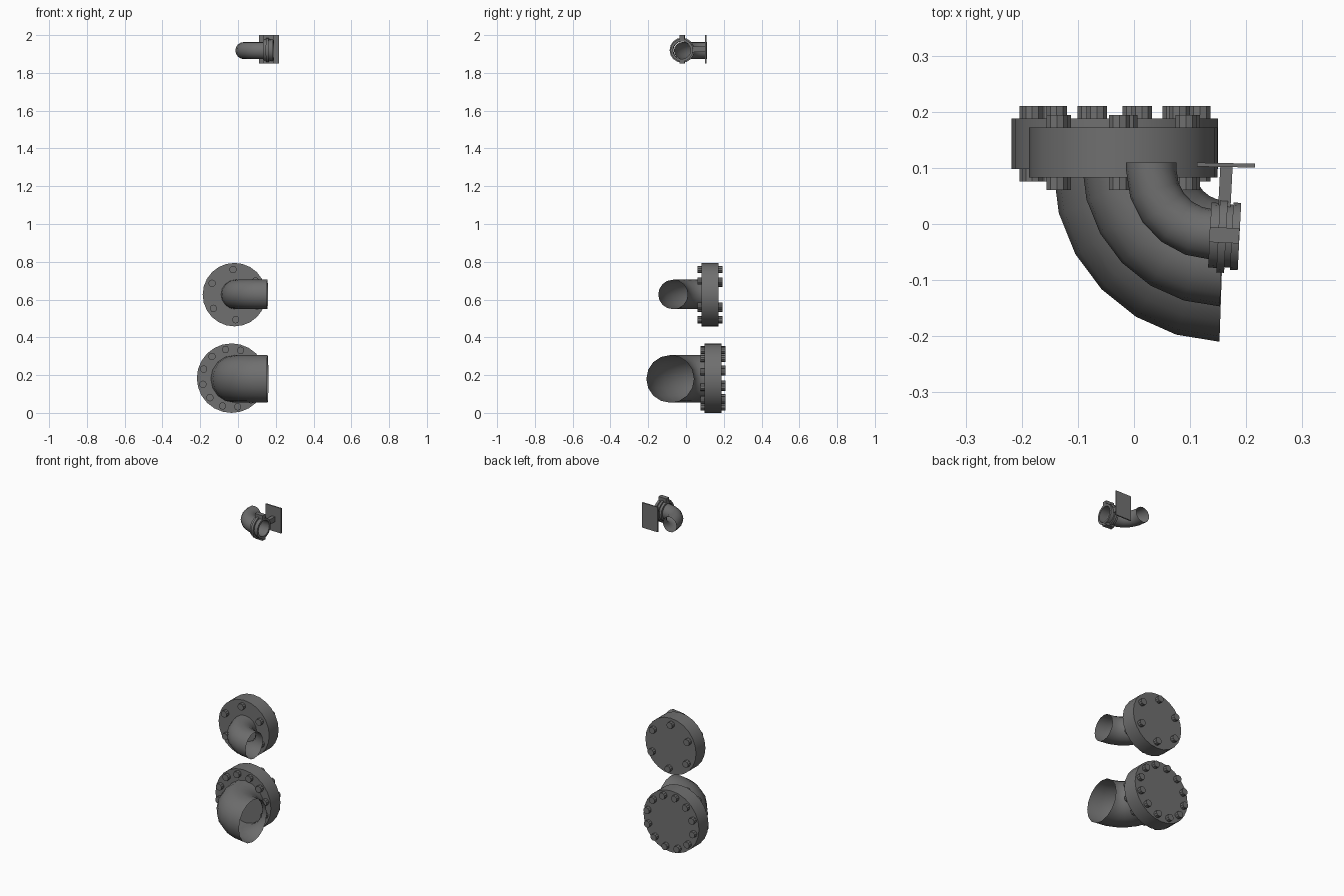
import bpy, bmesh, math
from mathutils import Vector, Matrix

cube = bpy.data.objects.get("Cube")
if cube:
    bpy.data.objects.remove(cube)

steel = bpy.data.materials.new("dark_steel")
GREY = (0.16, 0.16, 0.16, 1)
steel.diffuse_color = GREY
steel.use_nodes = True
steel.node_tree.nodes["Principled BSDF"].inputs["Base Color"].default_value = GREY

TILT = math.radians(-3)


def finish(name, bm, smooth=True):
    bmesh.ops.recalc_face_normals(bm, faces=bm.faces)
    mesh = bpy.data.meshes.new(name)
    bm.to_mesh(mesh)
    bm.free()
    obj = bpy.data.objects.new(name, mesh)
    bpy.context.collection.objects.link(obj)
    mesh.materials.append(steel)
    if smooth:
        bpy.ops.object.select_all(action='DESELECT')
        obj.select_set(True)
        bpy.context.view_layer.objects.active = obj
        bpy.ops.object.shade_smooth_by_angle(angle=math.radians(35))
    return obj


def bridge(bm, rings):
    n = len(rings[0])
    for a, b in zip(rings, rings[1:]):
        for i in range(n):
            j = (i + 1) % n
            bm.faces.new((a[i], a[j], b[j], b[i]))


def elbow(name, centre, bend, radius, steps=6, sides=16, lead=0.0):
    """Open quarter bend running from +y round to +x."""
    bm = bmesh.new()
    c = Vector(centre)
    stations = [(0, lead)] if lead else []
    stations += [(math.radians(88) * i / steps, 0) for i in range(steps + 1)]
    rings = []
    for a, shift in stations:
        out = Vector((-math.cos(a), -math.sin(a), 0))
        mid = c + out * bend + Vector((0, shift, 0))
        rings.append([bm.verts.new(mid + radius * (out * math.cos(t) + Vector((0, 0, math.sin(t)))))
                      for t in (math.tau * k / sides for k in range(sides))])
    bridge(bm, rings)
    return finish(name, bm)


def add_cylinder(bm, x, z, y0, y1, radius, sides):
    place = Matrix.Translation((x, (y0 + y1) / 2, z)) @ Matrix.Rotation(math.pi / 2, 4, 'X')
    bmesh.ops.create_cone(bm, cap_ends=True, segments=sides, radius1=radius,
                          radius2=radius, depth=y1 - y0, matrix=place)


def flange(name, x, z, y0, y1, radius, count, circle, offset):
    """Blind disc with a circle of through bolts."""
    bm = bmesh.new()
    add_cylinder(bm, x, z, y0, y1, radius, 24)
    finish(name + "_flange", bm)
    bm = bmesh.new()
    for k in range(count):
        a = math.radians(offset) + math.tau * k / count
        add_cylinder(bm, x + circle * math.cos(a), z + circle * math.sin(a),
                     y0 - 0.022, y1 + 0.022, 0.0195, 10)
    finish(name + "_bolts", bm)


def box(name, centre, size, turn=0.0):
    bm = bmesh.new()
    place = Matrix.Translation(centre) @ Matrix.Rotation(turn, 4, 'Z') @ Matrix.Diagonal((*size, 1))
    bmesh.ops.create_cube(bm, size=1, matrix=place)
    return finish(name, bm, False)


# Large lower pipe
elbow("lower_pipe", (0.163, 0.097, 0.18), 0.181, 0.126)
flange("lower", -0.034, 0.184, 0.098, 0.188, 0.184, 12, 0.155, 12)

# Medium pipe
elbow("middle_pipe", (0.162, 0.108, 0.627), 0.177, 0.078)
flange("middle", -0.019, 0.626, 0.083, 0.172, 0.168, 6, 0.133, 33)

# Small upper pipe
elbow("upper_pipe", (0.145, 0.095, 1.918), 0.114, 0.045, steps=5, lead=0.015)

# Ribbed coupling turned around the pipe axis
axis = Matrix.Translation((0.162, -0.021, 1.92)) @ Matrix.Rotation(TILT, 4, 'Z')
profile = [(-0.027, 0.047), (-0.027, 0.058), (-0.012, 0.058), (-0.012, 0.066),
           (0.002, 0.066), (0.002, 0.056), (0.012, 0.056), (0.012, 0.06),
           (0.026, 0.06), (0.026, 0.047)]
bm = bmesh.new()
rings = [[bm.verts.new(axis @ Vector((x, r * math.cos(t), r * math.sin(t))))
          for t in (math.tau * k / 16 for k in range(16))] for x, r in profile]
bridge(bm, rings + rings[:1])
finish("coupling", bm)

# Clamp ears above and below the coupling
for name, side in (("upper_ear", 1), ("lower_ear", -1)):
    box(name, (0.161, -0.02, 1.925 + side * 0.063), (0.053, 0.027, 0.024), TILT)

# Bracket and tag plate
box("plate_bracket", (0.163, 0.068, 1.925), (0.022, 0.074, 0.03), TILT)
box("tag_plate", (0.164, 0.105, 1.925), (0.104, 0.007, 0.15), math.radians(-1))
